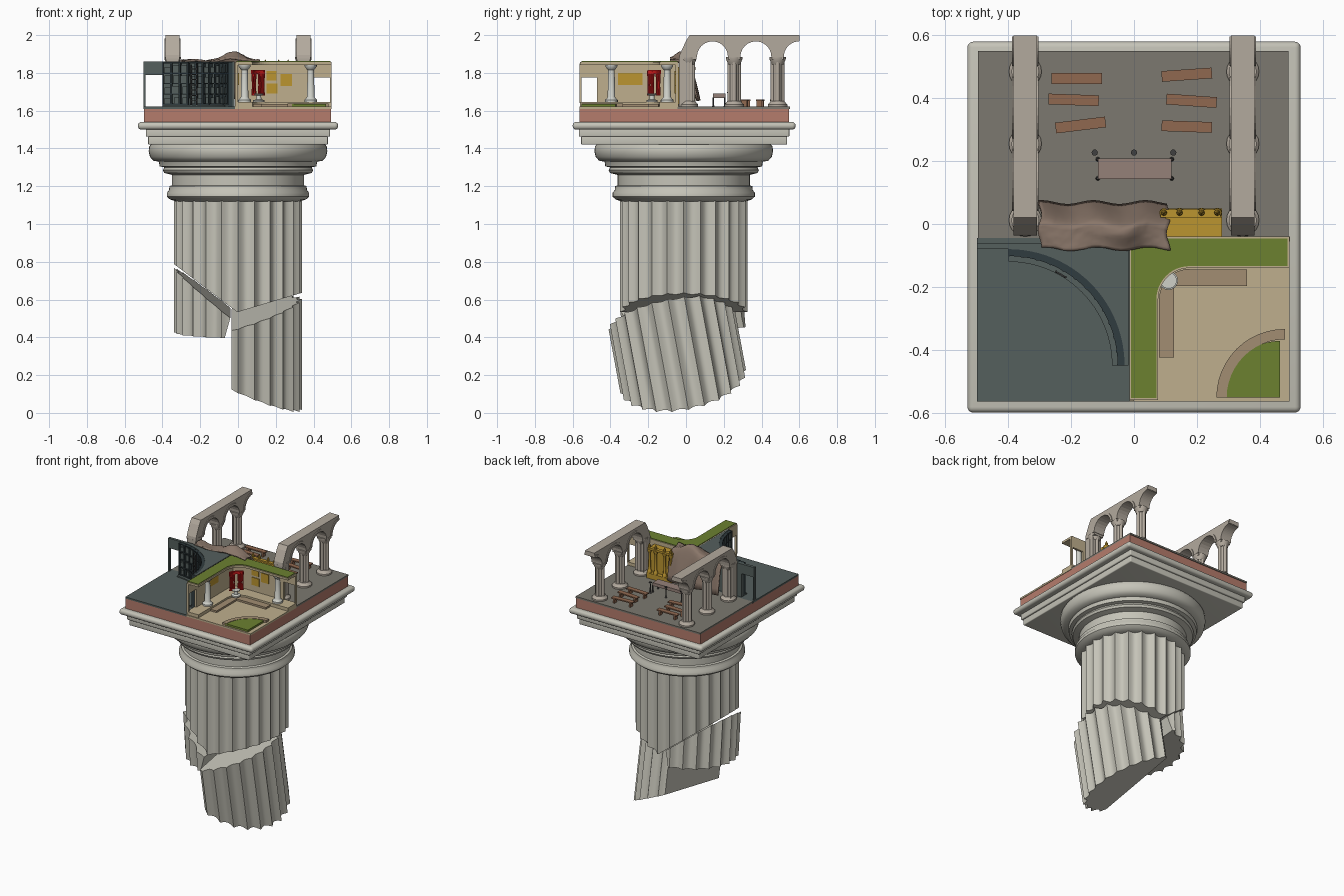
import bpy, bmesh, math, random
from mathutils import Vector, Matrix

if "Cube" in bpy.data.objects:
    bpy.data.objects.remove(bpy.data.objects["Cube"])
random.seed(4)
CY = -0.012
COL = dict(stone=(.56, .55, .48), brick=(.46, .20, .15), slate=(.09, .115, .11), dark=(.03, .045, .05),
           grass=(.15, .22, .03), sand=(.52, .43, .27), tan=(.36, .27, .17), floor=(.20, .19, .16),
           ruin=(.45, .40, .34), wood=(.28, .14, .08), rubble=(.25, .18, .14), gold=(.5, .3, .03),
           red=(.6, .01, .01), marble=(.62, .63, .58), iron=(.05, .05, .05), cloth=(.30, .22, .19))
mats = {}


def finish(name, bm, mat, smooth=None):
    bmesh.ops.recalc_face_normals(bm, faces=bm.faces)
    me = bpy.data.meshes.new(name)
    bm.to_mesh(me)
    bm.free()
    if mat not in mats:
        mats[mat] = bpy.data.materials.new(mat)
        mats[mat].diffuse_color = (*COL[mat], 1)
    me.materials.append(mats[mat])
    if smooth:
        me.shade_smooth()
        me.set_sharp_from_angle(angle=math.radians(smooth))
    ob = bpy.data.objects.new(name, me)
    bpy.context.collection.objects.link(ob)
    return ob


def prism_bm(pts, lo, hi, axis='z'):
    bm = bmesh.new()
    f = (lambda a, b, h: (a, b, h)) if axis == 'z' else (lambda a, b, h: (h, a, b))
    lower = [bm.verts.new(f(a, b, lo)) for a, b in pts]
    upper = [bm.verts.new(f(a, b, hi)) for a, b in pts]
    bm.faces.new(lower)
    bm.faces.new(upper)
    for i in range(len(pts)):
        j = (i + 1) % len(pts)
        bm.faces.new((lower[i], lower[j], upper[j], upper[i]))
    return bm


def prism(name, pts, lo, hi, mat, axis='z', smooth=None):
    return finish(name, prism_bm(pts, lo, hi, axis), mat, smooth)


def box(name, x0, x1, y0, y1, z0, z1, mat, rot=0, bevel=0):
    bm = prism_bm([(x0, y0), (x1, y0), (x1, y1), (x0, y1)], z0, z1)
    if rot:
        c = ((x0 + x1) / 2, (y0 + y1) / 2, 0)
        bmesh.ops.rotate(bm, verts=bm.verts, cent=c, matrix=Matrix.Rotation(math.radians(rot), 3, 'Z'))
    if bevel:
        bmesh.ops.bevel(bm, geom=bm.edges[:], offset=bevel, segments=4, profile=.5, affect='EDGES')
    return finish(name, bm, mat, 30 if bevel else None)


def lathe(name, prof, x, y, mat, n=16):
    bm = bmesh.new()
    rings = [[bm.verts.new((x + r * math.cos(2 * math.pi * i / n), y + r * math.sin(2 * math.pi * i / n), z))
              for i in range(n)] for r, z in prof]
    bm.faces.new(rings[0])
    bm.faces.new(rings[-1])
    for a, b in zip(rings, rings[1:]):
        for i in range(n):
            bm.faces.new((a[i], a[(i + 1) % n], b[(i + 1) % n], b[i]))
    return finish(name, bm, mat, 40)


def arc(cx, cy, r, a0, a1, n=12):
    return [(cx + r * math.cos(math.radians(a0 + (a1 - a0) * i / n)),
             cy + r * math.sin(math.radians(a0 + (a1 - a0) * i / n))) for i in range(n + 1)]


def band(cx, cy, r0, r1, a0, a1, n=12):
    return arc(cx, cy, r1, a0, a1, n) + arc(cx, cy, r0, a1, a0, n)


# Broken fluted shaft: each piece is a fluted prism trimmed by planes
flutes = []
for i in range(24 * 6):
    a, t = 2 * math.pi * i / 144, (i % 6) / 6
    r = .338 - .026 * math.sin(math.pi * t)
    flutes.append((r * math.cos(a), CY + r * math.sin(a)))


def shaft(name, z0, z1, cuts, tilt=0, pivot=0.):
    bm = prism_bm(flutes, z0, z1)
    for co, no in cuts:
        bmesh.ops.bisect_plane(bm, geom=bm.verts[:] + bm.edges[:] + bm.faces[:], plane_co=co,
                               plane_no=Vector(no).normalized(), clear_outer=True)
        bmesh.ops.holes_fill(bm, edges=bm.edges[:], sides=0)
    bmesh.ops.rotate(bm, verts=bm.verts, cent=(0, CY, pivot), matrix=Matrix.Rotation(math.radians(tilt), 3, 'X'))
    finish(name, bm, 'stone', 35)


shaft('upper_shaft', .3, 1.15, [((-.335, 0, .785), (-.76, 0, -1)), ((.335, 0, .635), (.3, 0, -1))])
shaft('left_fragment', .425, 1, [((-.335, 0, .765), (.80, 0, 1)), ((-.035, 0, .55), (1, 0, -.28))], 5, .45)
shaft('right_fragment', -.1, 1, [((-.035, 0, 0), (-1, 0, 0)), ((.335, 0, .61), (-.3, 0, 1)),
                                 ((.335, 0, .015), (-.45, 0, -1))], 10.5, .15)

# Capital rings and square slabs
lathe('capital', [(.33, 1.12), (.36, 1.13), (.377, 1.145), (.377, 1.165), (.365, 1.18), (.363, 1.2), (.35, 1.205),
                  (.35, 1.26), (.39, 1.27), (.398, 1.285), (.39, 1.3), (.415, 1.305), (.418, 1.325), (.42, 1.33),
                  (.448, 1.335), (.466, 1.355), (.473, 1.385), (.47, 1.41), (.455, 1.43)], 0, CY, 'stone', 64)
box('slab_low', -.476, .476, -.555, .535, 1.42, 1.465, 'stone', bevel=.006)
box('slab_mid', -.487, .487, -.567, .547, 1.462, 1.505, 'stone', bevel=.006)
box('slab_top', -.53, .53, -.6, .58, 1.5, 1.54, 'stone', bevel=.018)
box('brick_plinth', -.497, .492, -.565, .545, 1.53, 1.61, 'brick')
box('nave_floor', -.497, .492, -.045, .55, 1.61, 1.622, 'floor')
box('library_floor', -.5, -.015, -.565, -.045, 1.61, 1.622, 'slate')
box('villa_floor', -.015, .495, -.565, -.045, 1.61, 1.622, 'sand')

# Library: curved shelf wall with door at its left
LX, LY, R = -.4, -.45, .37
prism('library_wall', arc(LX, LY, R, 0, 90, 24) + [(-.4, -.06), (-.018, -.06), (-.018, -.45)], 1.62, 1.86, 'slate')
box('library_lintel', -.5, -.4, -.08, -.06, 1.79, 1.86, 'slate')
box('library_post', -.5, -.49, -.08, -.06, 1.62, 1.79, 'slate')
for k in range(5):
    z = 1.63 + k * .055
    prism('shelf_board', band(LX, LY, R - .022, R, 0, 90, 24), z, z + .007, 'dark')
for k in range(13):
    a = k * 7.5
    prism('shelf_upright', band(LX, LY, R - .024, R, max(a - .7, 0), min(a + .7, 90), 1), 1.622, 1.858, 'dark')
    if k < 12:
        for row in range(4):
            z, w = 1.637 + row * .055, random.uniform(4, 6.3)
            prism('books', band(LX, LY, R - .015, R, a + .9, a + .9 + w, 2), z, z + random.uniform(.028, .04), 'slate')
prism('library_step', band(LX, LY, R - .04, R, 0, 90, 24), 1.62, 1.63, 'slate')
for a in (57, 63):
    x, y = arc(LX, LY, R - .035, a, a, 1)[0]
    lathe('ladder_rail', [(.004, 1.622), (.004, 1.845)], x, y, 'iron', 6)
for k in range(7):
    prism('ladder_rung', band(LX, LY, R - .038, R - .033, 57, 63, 2), 1.65 + k * .028, 1.655 + k * .028, 'iron')

# Villa: L-shaped portico with planted roof
def ell(d):
    return [(-.015 + d, -.56 + d), (.077 - d, -.56 + d)] + arc(.177, -.24, .1 + d, 180, 90) + \
        [(.495 - d, -.14 - d + 2 * d), (.495 - d, -.04 - d), (-.015 + d, -.04 - d)]


prism('raised_floor', ell(0), 1.62, 1.645, 'sand')
prism('portico_roof', ell(0), 1.843, 1.858, 'sand')
prism('roof_grass', ell(.006), 1.857, 1.862, 'grass')
box('side_wall', -.015, 0, -.47, -.04, 1.64, 1.85, 'sand')
box('side_lintel', -.015, 0, -.56, -.46, 1.775, 1.85, 'sand')
box('side_post', -.015, 0, -.563, -.553, 1.64, 1.85, 'sand')
box('rear_wall', -.015, .4, -.055, -.04, 1.64, 1.85, 'sand')
box('rear_lintel', .39, .495, -.055, -.04, 1.775, 1.85, 'sand')
box('rear_post', .486, .496, -.055, -.04, 1.64, 1.85, 'sand')
for x0, x1, z0, z1 in ((.15, .21, 1.69, 1.745), (.225, .285, 1.73, 1.795), (.15, .205, 1.76, 1.81)):
    box('rear_painting', x0, x1, -.06, -.054, z0, z1, 'gold')
box('side_painting', -.001, .005, -.36, -.23, 1.735, 1.8, 'gold')


def column(x, y, z0, z1, r, mat):
    lathe('villa_column', [(r * 1.7, z0), (r * 1.7, z0 + .012), (r * 1.25, z0 + .02), (r, z0 + .028), (r * .85, z1 - .03),
                           (r * 1.1, z1 - .025), (r * 1.6, z1 - .01), (r * 1.6, z1)], x, y, mat)


column(.035, -.395, 1.645, 1.845, .02, 'marble')
column(.385, -.1, 1.645, 1.845, .02, 'marble')
lathe('pedestal', [(.03, 1.645), (.03, 1.655), (.014, 1.66), (.012, 1.68), (.026, 1.685), (.026, 1.69)], .11, -.18, 'marble')
# Curtains hang along the rounded corner
for a0, a1 in ((158, 142), (128, 112)):
    for i in range(5):
        x, y = arc(.177, -.24, .108, a0 + (a1 - a0) * i / 4, 0, 1)[0]
        lathe('curtain_fold', [(.006, 1.68), (.003, 1.735), (.007, 1.81)], x, y, 'red', 8)
prism('curtain_valance', band(.177, -.24, .102, .114, 110, 160), 1.795, 1.815, 'red')
# L-shaped step and corner garden
prism('portico_step', [(.08, -.425), (.128, -.425), (.128, -.198), (.36, -.198), (.36, -.145), (.177, -.145)]
      + arc(.177, -.24, .097, 90, 180), 1.62, 1.635, 'tan')
for z, w in ((1.648, 'grass'), (1.65, 'tan')):
    pts = arc(.465, -.552, .18, 90, 180) + [(.465, -.552)] if w == 'grass' else band(.48, -.552, .185, .218, 90, 180)
    prism('garden_' + w, pts, 1.62, z - .012, w)

# Ruined arcades, both sides of the nave
wall = [(-.037, 1.87), (.055, 1.87)] + arc(.14, 1.885, .085, 180, 0, 16) + [(.225, 1.87), (.285, 1.87)] + \
    arc(.37, 1.885, .085, 180, 0, 16) + [(.455, 1.87), (.515, 1.87)] + arc(.6, 1.885, .085, 180, 90, 8) + \
    [(.6, 2), (.02, 2), (0, 1.97), (-.018, 1.93), (-.034, 1.895)]
for s in (-1, 1):
    X = s * .346
    prism('arcade_wall', wall, X - .037, X + .037, 'ruin', 'x')
    for c, end in ((.14, 0), (.37, 0), (.6, 92)):
        prism('arch_moulding', band(c, 1.885, .082, .098, 180, end), X - .042, X + .042, 'ruin', 'x')
    box('end_pier', X - .034, X + .034, -.037, .035, 1.62, 1.875, 'ruin')
    for y in (.012, .255, .485):
        lathe('pier_base', [(.052, 1.62), (.052, 1.633), (.044, 1.64), (.036, 1.652)], X, y, 'ruin', 20)
        lathe('pier_core', [(.026, 1.64), (.026, 1.86)], X, y, 'ruin')
        for k in range(4):
            dx, dy = arc(0, 0, .025, k * 90, 0, 1)[0]
            lathe('pier_colonette', [(.012, 1.64), (.012, 1.865)], X + dx, y + dy, 'ruin', 10)
        lathe('pier_capital', [(.032, 1.845), (.036, 1.855), (.044, 1.875), (.044, 1.885)], X, y, 'ruin', 20)

# Scattered pews
for x, y, rot in ((-.182, .463, 0), (-.192, .395, -2), (-.17, .315, 7),
                  (.168, .475, 4), (.183, .392, -4), (.168, .31, -2)):
    parts = [box('pew_seat', x - .08, x + .08, y - .017, y + .017, 1.652, 1.66, 'wood', rot)]
    for s in (-1, 1):
        e = Matrix.Rotation(math.radians(rot), 3, 'Z') @ Vector((s * .06, 0, 0))
        box('pew_leg', x + e.x - .006, x + e.x + .006, y + e.y - .015, y + e.y + .015, 1.62, 1.654, 'wood', rot)

# Altar table with cloth, legs and candle stands
box('altar_cloth', -.115, .12, .143, .208, 1.668, 1.69, 'cloth')
for x in (-.115, .12):
    for y in (.145, .206):
        lathe('altar_leg', [(.008, 1.62), (.004, 1.63), (.004, 1.67)], x, y, 'iron', 8)
for x in (-.125, 0, .125):
    lathe('candle_stand', [(.011, 1.62), (.004, 1.628), (.003, 1.69), (.01, 1.695), (.01, 1.7)], x, .227, 'iron', 10)

# Gilded altarpiece against the villa wall
box('altarpiece_back', .1, .28, -.04, .02, 1.62, 1.83, 'gold')
box('altarpiece_step', .09, .28, .015, .05, 1.62, 1.66, 'gold')
box('altarpiece_beam', .085, .275, .02, .046, 1.825, 1.84, 'gold')
for x in (.095, .145, .215, .265):
    column(x, .036, 1.66, 1.83, .009, 'gold')
    lathe('altarpiece_finial', [(.008, 1.84), (.01, 1.852), (.001, 1.87)], x, .036, 'gold', 8)

# Rubble slide draped over the library wall and down into the nave
bm = bmesh.new()
bmesh.ops.create_grid(bm, x_segments=36, y_segments=16, size=1)
for v in bm.verts:
    x, t = -.095 + v.co.x * .205, (v.co.y + 1) / 2
    y = -.08 + t * .15
    peak = .05 * math.exp(-((x + .02) / .06) ** 2) * math.exp(-((y + .02) / .05) ** 2)
    fall = max(0, (t - .5) / .5) ** 1.6 * .21
    wave = .004 * math.sin(40 * x + 25 * y) + random.uniform(-.002, .002)
    v.co = (x + .006 * math.sin(60 * y), y + .006 * math.sin(38 * x), 1.868 + peak + wave - fall)
heap = finish('rubble_slide', bm, 'rubble', 60)
mod = heap.modifiers.new('thickness', 'SOLIDIFY')
mod.thickness = .01

for m in bpy.data.materials:
    if m.users and not m.is_grease_pencil:
        m.use_nodes = True
        m.node_tree.nodes["Principled BSDF"].inputs["Base Color"].default_value = m.diffuse_color
